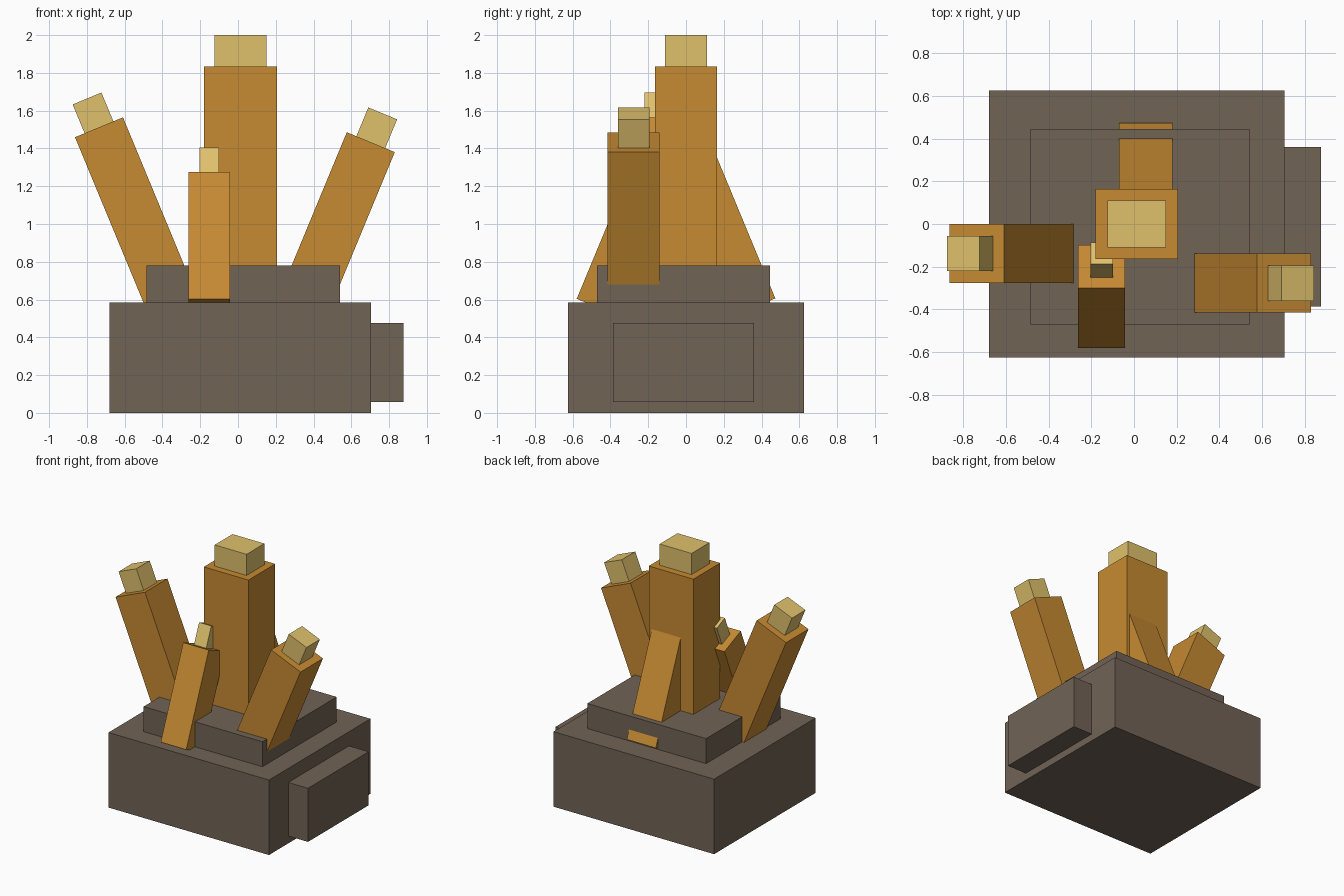
import bpy
from math import radians
from mathutils import Matrix, Vector

if "Cube" in bpy.data.objects:
    bpy.data.objects.remove(bpy.data.objects["Cube"], do_unlink=True)


def material(name, rgb):
    """Flat material from sRGB bytes, stored as linear values."""
    lin = [((c / 255 + 0.055) / 1.055) ** 2.4 for c in rgb] + [1]
    mat = bpy.data.materials.new(name)
    mat.use_nodes = True
    mat.diffuse_color = lin
    mat.node_tree.nodes["Principled BSDF"].inputs["Base Color"].default_value = lin
    return mat


STONE = material("grey brown stone", (113, 99, 85))
ORANGE = material("amber orange", (198, 138, 50))
PALE = material("pale yellow", (223, 193, 108))


def block(name, low, high, mat):
    """Upright box between two opposite corners."""
    low, high = Vector(low), Vector(high)
    bpy.ops.mesh.primitive_cube_add(size=1, location=(low + high) / 2)
    ob = bpy.context.object
    ob.name = name
    ob.data.transform(Matrix.Diagonal((*(high - low), 1)))
    ob.data.materials.append(mat)
    return ob


def crystal(name, top, width, depth, length, axis, angle, tip=None):
    """Leaning prism hung below its top centre, with an optional pale tip."""
    pose = Matrix.Translation(top) @ Matrix.Rotation(radians(angle), 4, axis)
    shaft = block(name, (-width / 2, -depth / 2, -length),
                  (width / 2, depth / 2, 0), ORANGE)
    shaft.matrix_world = pose @ Matrix.Translation((0, 0, -length / 2))
    if tip:
        w, d, h = tip
        cap = block(name + "_tip", (-w / 2, -d / 2, 0), (w / 2, d / 2, h), PALE)
        cap.matrix_world = pose @ Matrix.Translation((0, 0, h / 2))


# Stone base
block("base", (-0.68, -0.625, 0), (0.705, 0.625, 0.585), STONE)
block("upper_step", (-0.485, -0.47, 0.58), (0.54, 0.445, 0.78), STONE)
block("side_block", (0.70, -0.387, 0.057), (0.875, 0.36, 0.475), STONE)

# Upright centre crystal
crystal("centre_crystal", (0.013, 0, 1.835), 0.385, 0.33, 1.1, 'Y', 0,
        (0.275, 0.22, 0.165))

# Leaning crystals
LEAN = 22.5
crystal("right_crystal", (-0.736, -0.138, 1.512), 0.275, 0.276, 1.1, 'Y', -LEAN,
        (0.165, 0.165, 0.165))
crystal("left_crystal", (0.703, -0.277, 1.433), 0.275, 0.276, 1.0, 'Y', LEAN,
        (0.165, 0.165, 0.165))
crystal("front_crystal", (-0.152, -0.2, 1.233), 0.22, 0.218, 0.726, 'X', -LEAN,
        (0.105, 0.108, 0.163))
crystal("back_crystal", (0.055, 0.013, 1.39), 0.25, 0.25, 0.9, 'X', LEAN)
